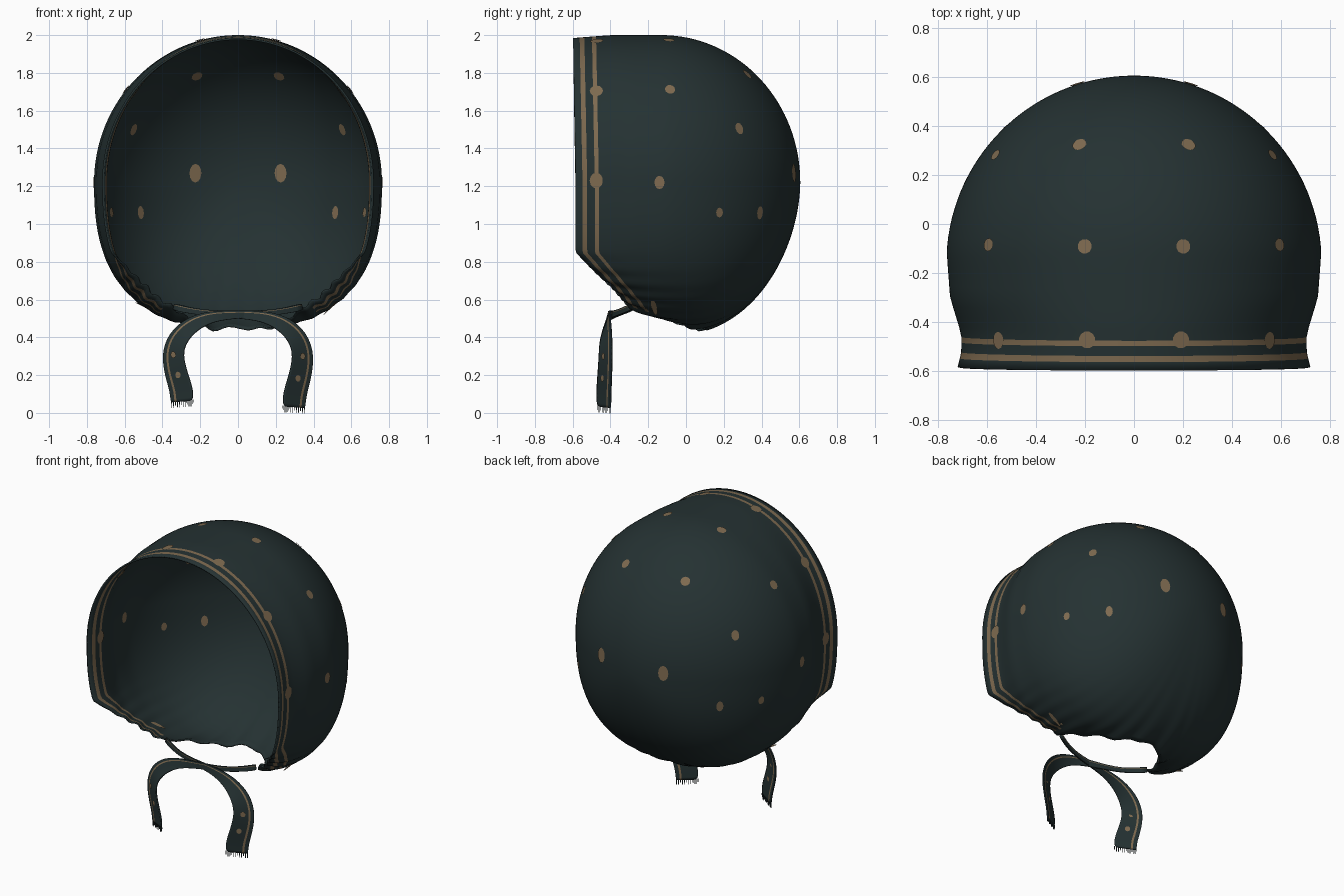
import bpy, bmesh, math
from mathutils import Vector
from mathutils.bvhtree import BVHTree

if "Cube" in bpy.data.objects:
    bpy.data.objects.remove(bpy.data.objects["Cube"])


def material(name, rgb):
    m = bpy.data.materials.new(name)
    m.use_nodes = True
    m.diffuse_color = (*rgb, 1)
    bsdf = m.node_tree.nodes["Principled BSDF"]
    bsdf.inputs["Base Color"].default_value = (*rgb, 1)
    bsdf.inputs["Roughness"].default_value = 0.9
    return m


CLOTH = material("dark green cloth", (0.018, 0.031, 0.032))
TAN = material("tan print", (0.21, 0.145, 0.08))


def finish(name, bm, mats, smooth=True):
    mesh = bpy.data.meshes.new(name)
    bm.to_mesh(mesh)
    bm.free()
    for m in mats:
        mesh.materials.append(m)
    for p in mesh.polygons:
        p.use_smooth = smooth
    ob = bpy.data.objects.new(name, mesh)
    bpy.context.collection.objects.link(ob)
    return ob


def thicken(ob, thickness, offset):
    mod = ob.modifiers.new("thickness", "SOLIDIFY")
    mod.thickness, mod.offset = thickness, offset


def clamp(v):
    return max(0.0, min(1.0, v))


def interp(v, pts):
    for (a, fa), (b, fb) in zip(pts, pts[1:]):
        if v <= b:
            return fa + (fb - fa) * clamp((v - a) / (b - a))
    return pts[-1][1]


# Bonnet shell: rounded section swept from the face opening to the back
BACK = 0.605
WAIST = [(-0.6, 0.945), (-0.52, 0.92), (-0.45, 0.92), (-0.3, 0.98), (-0.1, 1.0)]


def section(a):
    c, s = math.cos(a), math.sin(a)
    e = 1.0 if s >= 0 else 0.8
    return math.copysign(abs(c) ** e, c), math.copysign(abs(s) ** e, s)


def edge_depth(X, Z):
    if Z > -0.47:
        return -0.583 - 0.015 * clamp(Z)
    if Z > -0.92:
        return -0.583 + 0.283 * (-0.47 - Z) / 0.45
    return -0.3 + 0.42 * clamp(1 - (X / 0.512) ** 2)


def dome(y, start, power=0.5):
    u = clamp((y - start) / (BACK - start))
    return (1 - u * u) ** power


def surface(a, y):
    X, Z = section(a)
    y0 = edge_depth(X, Z)
    rx = 0.765 * dome(y, -0.16) * interp(y, WAIST)
    if Z >= 0:
        rz = 0.78 * dome(y, -0.13) * (1 - 0.1 * clamp(-0.4 - y))
    else:
        rz = 0.79 * dome(y, 0.0, 0.55)
    low = clamp((-Z - 0.47) / 0.3)
    near = math.exp(-(y - y0) / 0.1)
    f = 1 - 0.09 * low * near * clamp((abs(X) - 0.2) / 0.3)
    f += 0.012 * low * math.exp(-(y - y0) / 0.18) * math.sin(44 * a)
    return Vector((X * rx * f, y, 1.22 + Z * rz * f))


COLS, ROWS = 240, 40
HEM = [0, 0.035, 0.06, 0.1, 0.122]
bm = bmesh.new()
grid = []
for i in range(COLS):
    a = 2 * math.pi * (i + 0.5) / COLS
    y0 = edge_depth(*section(a))
    yb = y0 + HEM[-1]
    ys = [y0 + d for d in HEM]
    ys += [yb + (BACK - yb) * math.sin(k / ROWS * math.pi / 2) for k in range(1, ROWS + 1)]
    grid.append([bm.verts.new(surface(a, y)) for y in ys])
for i in range(COLS):
    p, q = grid[i], grid[(i + 1) % COLS]
    Z = section(2 * math.pi * (i + 1) / COLS)[1]
    for j in range(len(p) - 1):
        f = bm.faces.new((p[j], p[j + 1], q[j + 1], q[j]))
        f.material_index = int(j in (1, 3) and Z > -0.9)
bmesh.ops.remove_doubles(bm, verts=bm.verts, dist=0.0002)
bm.normal_update()
mid = Vector((0, 0, 1.22))
if sum(f.normal.dot(f.calc_center_median() - mid) for f in bm.faces) < 0:
    bmesh.ops.reverse_faces(bm, faces=bm.faces)
    bm.normal_update()
tree = BVHTree.FromBMesh(bm)
thicken(finish("bonnet_shell", bm, [CLOTH, TAN]), 0.01, -1)

# Printed dots, mirrored, on the outside and the lining: x, y, z, radius, stretch
DOTS = [
    (0.225, 0.33, 1.8, 0.03, 1), (0.575, 0.29, 1.51, 0.025, 1.3),
    (0.205, -0.09, 1.99, 0.03, 1), (0.59, -0.085, 1.71, 0.027, 1.1),
    (0.76, -0.14, 1.22, 0.027, 1.3), (0.23, 0.57, 1.27, 0.033, 1.5),
    (0.52, 0.385, 1.06, 0.022, 1.6), (0.69, 0.18, 1.06, 0.02, 1.3),
    (0.2, -0.475, 2.0, 0.035, 1), (0.56, -0.475, 1.71, 0.035, 1),
    (0.72, -0.475, 1.23, 0.035, 1.2), (0.5, -0.17, 0.55, 0.015, 4),
]


def add_disc(bm, pos, n, r, stretch, sides=12):
    side = n.cross(Vector((0, 0, 1))).normalized()
    up = side.cross(n)
    bm.faces.new([bm.verts.new(pos + side * r * math.cos(t) + up * r * stretch * math.sin(t))
                  for t in (2 * math.pi * k / sides for k in range(sides))])


bm = bmesh.new()
for x, y, z, r, stretch in DOTS:
    for sx in (-1, 1):
        loc, n, _, _ = tree.find_nearest(Vector((sx * x, y, z)))
        add_disc(bm, loc + n * 0.004, n, r, stretch)
        add_disc(bm, loc - n * 0.014, -n, r, stretch)
finish("printed_dots", bm, [TAN], False)

# Ribbon ties: each starts at one hem corner, crosses over and hangs on the other side
# x, y, z, half width, backward lean of the outer edge
PATH = [
    (-0.34, -0.28, 0.56, 0.02, 0), (-0.2, -0.35, 0.53, 0.014, 0),
    (0.0, -0.385, 0.52, 0.02, 0), (0.13, -0.41, 0.515, 0.028, 0.2),
    (0.24, -0.42, 0.475, 0.042, 0.4), (0.32, -0.425, 0.4, 0.052, 0.6),
    (0.35, -0.425, 0.3, 0.056, 0.6), (0.325, -0.43, 0.18, 0.058, 0.6),
    (0.3, -0.435, 0.1, 0.06, 0.6), (0.295, -0.435, 0.03, 0.06, 0.6),
]
ACROSS = [-1, -0.4, 0.2, 0.5, 0.65, 0.85, 1]

for name, sx, lift, fwd in (("left_tie", 1, 0, 0), ("right_tie", -1, 0.03, 0.012)):
    bm = bmesh.new()
    rows, frames = [], []
    for k, (x, y, z, w, lean) in enumerate(PATH):
        a, b = PATH[max(k - 1, 0)], PATH[min(k + 1, len(PATH) - 1)]
        t = Vector((b[0] - a[0], 0, b[2] - a[2])).normalized()
        perp = Vector((-t.z, lean, t.x))
        hang = lift * clamp((0.4 - z) / 0.37)
        c = Vector((x, y - fwd * clamp(1 - lean * 2), z + hang))
        frames.append((c, perp, w))
        rows.append([bm.verts.new(((c + perp * w * u).x * sx, (c + perp * w * u).y,
                                   (c + perp * w * u).z)) for u in ACROSS])
    for p, q in zip(rows, rows[1:]):
        for j in range(len(ACROSS) - 1):
            f = bm.faces.new((p[j], q[j], q[j + 1], p[j + 1]))
            f.material_index = int(j == 3)
    bmesh.ops.recalc_face_normals(bm, faces=bm.faces)
    tie = finish(name, bm, [CLOTH, TAN])
    sub = tie.modifiers.new("soften", "SUBSURF")
    sub.levels = sub.render_levels = 2
    thicken(tie, 0.008, 0)

    # Frayed threads below the cut end
    bm = bmesh.new()
    c, perp, w = frames[-1]
    for k in range(12):
        p = c + perp * w * (-0.94 + 1.88 * k / 11)
        drop = 0.03 if k % 3 else 0.018
        bm.faces.new([bm.verts.new(((p.x + dx) * sx, p.y, p.z + dz)) for dx, dz in
                      ((-0.0025, 0.006), (0.0025, 0.006), (0.0015, -drop), (-0.0015, -drop))])
    thicken(finish(name + "_fringe", bm, [CLOTH], False), 0.003, 0)

    # Small printed dots on the hanging part
    bm = bmesh.new()
    for row in (6, 7):
        c, perp, w = frames[row]
        n = Vector((perp.y, -perp.x, 0)).normalized()
        for s in (-1, 1):
            pos = c + n * s * 0.008 - perp * w * 0.2
            add_disc(bm, Vector((pos.x * sx, pos.y, pos.z)), Vector((n.x * sx * s, n.y * s, 0)), 0.016, 1.1)
    finish(name + "_dots", bm, [TAN], False)
